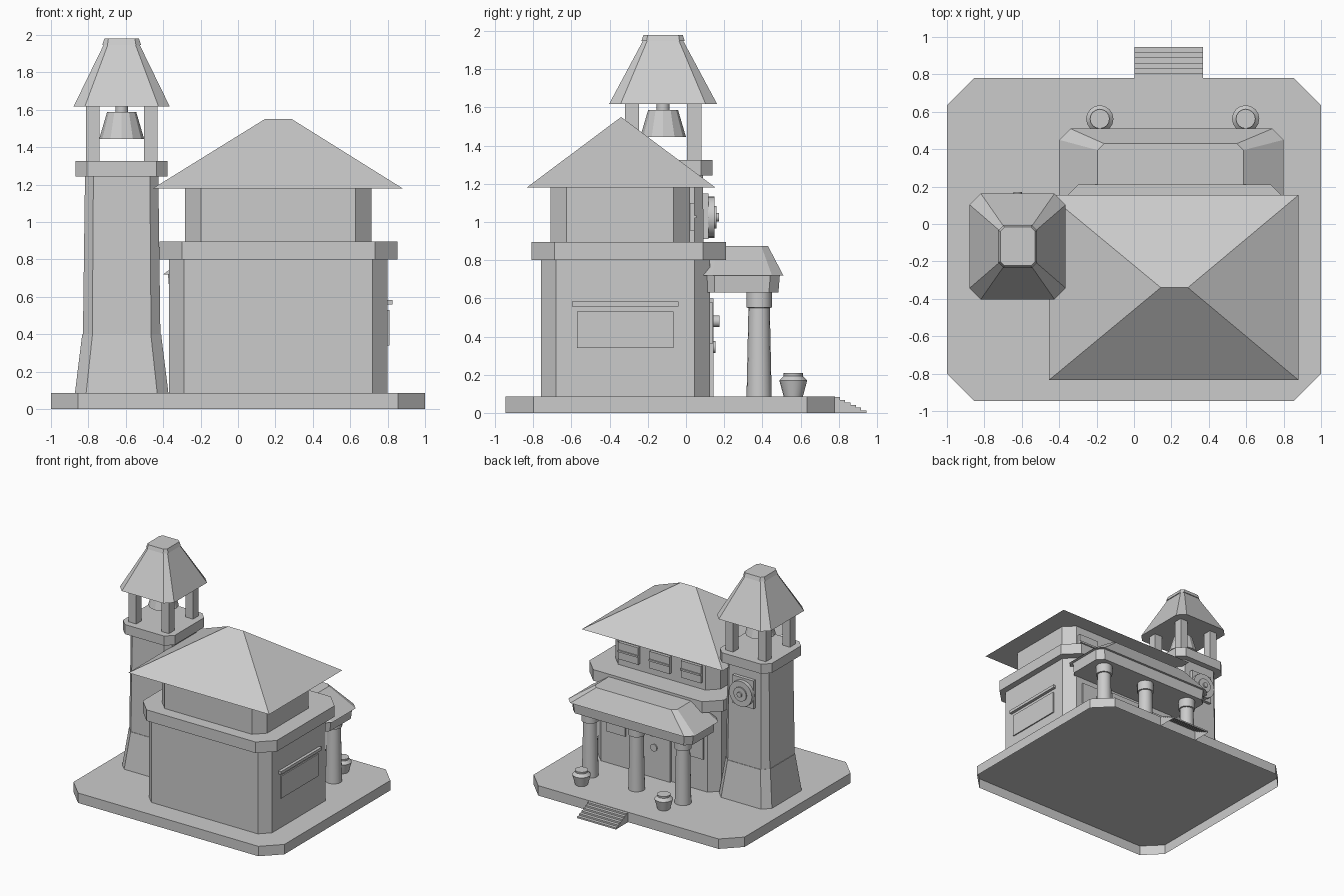
import bpy, bmesh, math
from mathutils import Matrix

cube = bpy.data.objects.get("Cube")
if cube:
    bpy.data.objects.remove(cube, do_unlink=True)

stone = bpy.data.materials.new("stone_grey")
stone.use_nodes = True
GREY = (0.6, 0.6, 0.6, 1)
stone.diffuse_color = GREY
stone.node_tree.nodes["Principled BSDF"].inputs["Base Color"].default_value = GREY


def finish(name, bm, smooth=False):
    bmesh.ops.remove_doubles(bm, verts=bm.verts, dist=0.0001)
    bmesh.ops.recalc_face_normals(bm, faces=bm.faces)
    mesh = bpy.data.meshes.new(name)
    bm.to_mesh(mesh)
    bm.free()
    mesh.materials.append(stone)
    if smooth:
        mesh.polygons.foreach_set("use_smooth", [True] * len(mesh.polygons))
        mesh.set_sharp_from_angle(angle=math.radians(32))
    obj = bpy.data.objects.new(name, mesh)
    bpy.context.collection.objects.link(obj)
    return obj


def loft(name, rings, smooth=False, floor=True):
    """Skin a stack of rings with equal point counts; the floor cap is optional."""
    bm = bmesh.new()
    loops = [[bm.verts.new(p) for p in ring] for ring in rings]
    for low, high in zip(loops, loops[1:]):
        for i in range(len(low)):
            j = (i + 1) % len(low)
            bm.faces.new((low[i], low[j], high[j], high[i]))
    if floor:
        bm.faces.new(loops[0][::-1])
    bm.faces.new(loops[-1])
    return finish(name, bm, smooth)


def ring(x0, x1, y0, y1, c, z):
    """Rectangle with corners cut by c, at height z."""
    return [(x0 + c, y0, z), (x1 - c, y0, z), (x1, y0 + c, z), (x1, y1 - c, z),
            (x1 - c, y1, z), (x0 + c, y1, z), (x0, y1 - c, z), (x0, y0 + c, z)]


def block(name, x0, x1, y0, y1, c, z0, z1, floor=True):
    return loft(name, [ring(x0, x1, y0, y1, c, z) for z in (z0, z1)], floor=floor)


def box(name, x0, x1, y0, y1, z0, z1):
    bm = bmesh.new()
    bmesh.ops.create_cube(bm, size=1)
    bmesh.ops.scale(bm, vec=(x1 - x0, y1 - y0, z1 - z0), verts=bm.verts)
    bmesh.ops.translate(bm, vec=((x0 + x1) / 2, (y0 + y1) / 2, (z0 + z1) / 2), verts=bm.verts)
    return finish(name, bm)


def lathe(name, x, y, profile, sides, smooth=True):
    """Turned part from (radius, height) pairs."""
    turn = [2 * math.pi * i / sides for i in range(sides)]
    return loft(name, [[(x + r * math.cos(a), y + r * math.sin(a), z) for a in turn]
                       for r, z in profile], smooth)


def disc(name, x, y0, y1, z, radius, sides=20):
    """Cylinder lying along y."""
    bm = bmesh.new()
    bmesh.ops.create_cone(bm, cap_ends=True, segments=sides, radius1=radius, radius2=radius,
                          depth=y1 - y0,
                          matrix=Matrix.Translation((x, (y0 + y1) / 2, z))
                          @ Matrix.Rotation(math.pi / 2, 4, 'X'))
    return finish(name, bm, True)


def stairs(name, x0, x1, y0, y1, height, count):
    """Treads, risers and stepped sides, open below and behind."""
    rise, tread = height / count, (y1 - y0) / count
    outline = [(y0, height)]
    for i in range(1, count + 1):
        y = y0 + i * tread
        outline += [(y, height - (i - 1) * rise), (y, height - i * rise)]
    bm = bmesh.new()
    sides = [[bm.verts.new((x, y, z)) for y, z in outline + [(y0, 0)]] for x in (x0, x1)]
    for i in range(len(outline) - 1):
        bm.faces.new((sides[0][i], sides[0][i + 1], sides[1][i + 1], sides[1][i]))
    for side in sides:
        bm.faces.new(side)
    return finish(name, bm)


# Hollow ground slab and entry steps
GROUND = 0.085
block("ground_slab", -1, 1, -0.945, 0.78, 0.145, 0, GROUND, floor=False)
stairs("entry_steps", 0.003, 0.37, 0.778, 0.946, GROUND - 0.003, 6)

# Main hall
block("hall_walls", -0.37, 0.80, -0.76, 0.125, 0.08, GROUND, 0.80)
block("hall_cornice", -0.42, 0.853, -0.81, 0.21, 0.12, 0.80, 0.895)
block("upper_walls", -0.283, 0.714, -0.71, 0.02, 0.085, 0.895, 1.185)
loft("hall_roof", [ring(-0.455, 0.88, -0.835, 0.155, 0, 1.18),
                   ring(0.143, 0.288, -0.34, -0.34, 0, 1.55)])

# Upper windows
for i, x in enumerate((-0.077, 0.22, 0.517)):
    box(f"upper_window_{i + 1}", x - 0.095, x + 0.095, 0.01, 0.045, 0.955, 1.1)
    box(f"upper_window_bar_{i + 1}", x - 0.095, x + 0.095, 0.04, 0.055, 1.02, 1.035)

# Side window and its ledge
box("side_window", 0.79, 0.81, -0.57, -0.065, 0.34, 0.53)
box("side_window_ledge", 0.79, 0.825, -0.597, -0.04, 0.558, 0.583)

# Door and porch windows
box("door", 0.05, 0.35, 0.115, 0.145, GROUND, 0.6)
disc("door_roundel", 0.2, 0.14, 0.175, 0.48, 0.031, 12)
disc("door_knob", 0.2, 0.14, 0.155, 0.345, 0.031, 12)
for side, x in (("right", -0.17), ("left", 0.57)):
    box(f"porch_window_{side}", x - 0.09, x + 0.09, 0.115, 0.14, 0.36, 0.58)

# Porch
loft("porch_beam", [ring(-0.367, 0.767, 0.1, 0.484, 0.05, 0.63),
                    ring(-0.375, 0.775, 0.1, 0.492, 0.05, 0.725)])
loft("porch_roof", [ring(-0.40, 0.80, 0.075, 0.51, 0.06, 0.72),
                    ring(-0.195, 0.585, 0.135, 0.43, 0.035, 0.873)])
for i, x in enumerate((-0.24, 0.2, 0.64)):
    lathe(f"porch_column_{i + 1}", x, 0.383,
          [(0.066, GROUND), (0.056, 0.55), (0.067, 0.552), (0.067, 0.635)], 16)

# Pots
for side, x in (("right", -0.183), ("left", 0.597)):
    lathe(f"pot_{side}", x, 0.562,
          [(0.05, GROUND), (0.073, 0.17), (0.05, 0.193), (0.052, 0.209)], 16)

# Tower
TX, TY = -0.622, -0.12


def tower_ring(hx, hy, c, z):
    return ring(TX - hx, TX + hx, TY - hy, TY + hy, c, z)


loft("tower_foot", [tower_ring(0.25, 0.262, 0.06, GROUND), tower_ring(0.211, 0.223, 0.055, 0.4)])
loft("tower_shaft", [tower_ring(0.207, 0.219, 0.05, 0.4), tower_ring(0.196, 0.208, 0.045, 1.25)])
loft("tower_cornice", [tower_ring(0.246, 0.258, 0.06, z) for z in (1.243, 1.325)])
for sx in (-1, 1):
    for sy in (-1, 1):
        px, py = TX + sx * 0.155, TY + sy * 0.163
        box("belfry_post", px - 0.036, px + 0.036, py - 0.037, py + 0.037, 1.32, 1.63)
loft("tower_roof", [tower_ring(0.257, 0.283, 0.06, 1.618), tower_ring(0.095, 0.105, 0.022, 1.95)])
loft("tower_roof_cap", [tower_ring(0.104, 0.114, 0.028, 1.947),
                        tower_ring(0.093, 0.103, 0.022, 1.98)])

# Bell
lathe("bell", TX, TY, [(0.12, 1.445), (0.078, 1.588)], 12, False)
lathe("bell_hanger", TX, TY, [(0.034, 1.585), (0.034, 1.625)], 12)

# Clock
box("clock_plate", TX - 0.1, TX + 0.1, 0.07, 0.118, 0.91, 1.15)
for name, y0, y1, r in (("clock_rim", 0.115, 0.15, 0.108), ("clock_face", 0.145, 0.16, 0.06),
                        ("clock_hub", 0.155, 0.172, 0.022)):
    disc(name, TX, y0, y1, 1.025, r)
